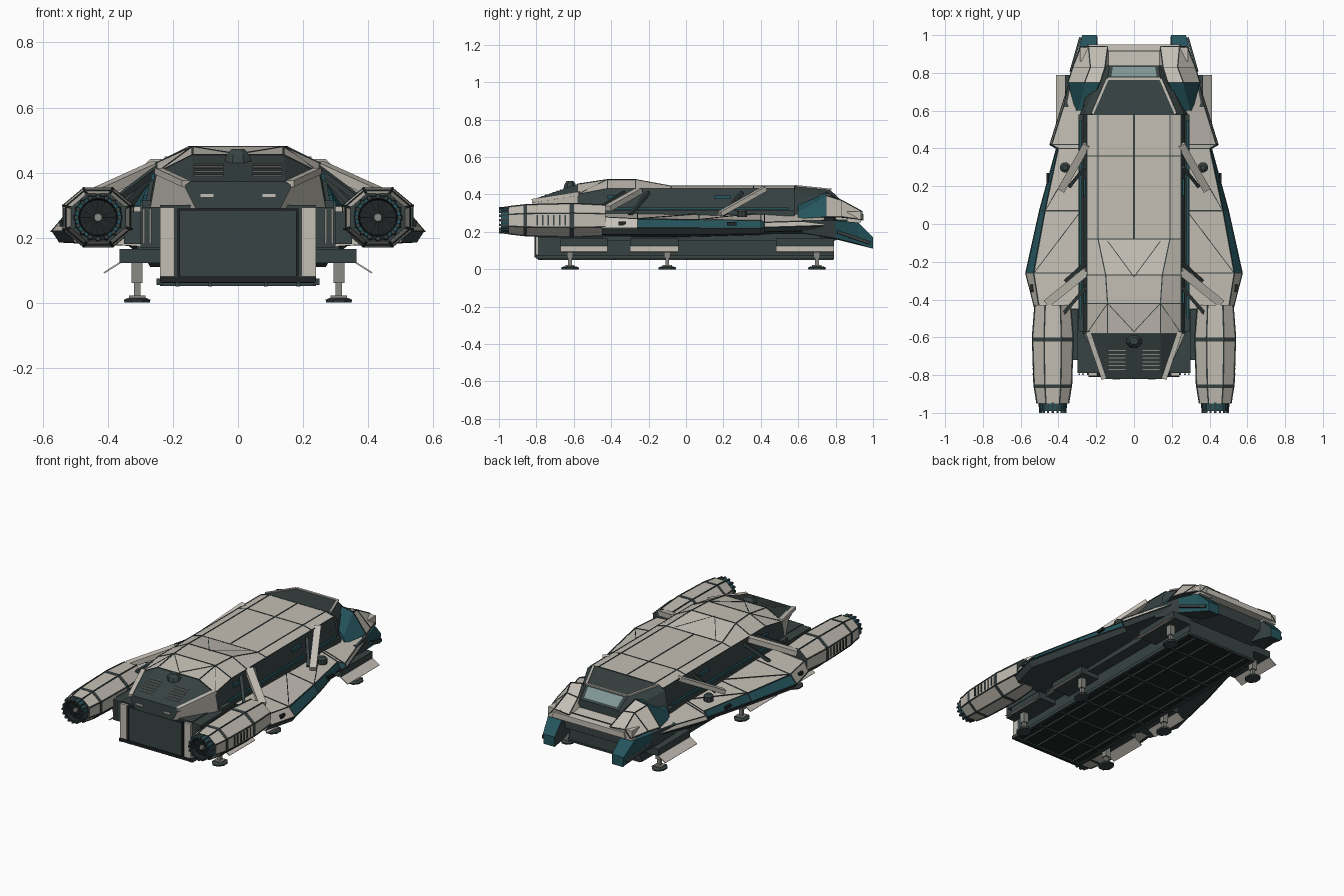
import bpy, bmesh, math
from mathutils import Vector

if "Cube" in bpy.data.objects:
    bpy.data.objects.remove(bpy.data.objects["Cube"])


def mat(name, r, g, b):
    m = bpy.data.materials.new(name)
    m.diffuse_color = (r, g, b, 1)
    m.use_nodes = True
    m.node_tree.nodes["Principled BSDF"].inputs["Base Color"].default_value = m.diffuse_color
    return m


LIGHT = mat("warm_light_grey", .55, .52, .46)
MID = mat("mid_grey", .25, .25, .23)
DARK = mat("dark_slate", .04, .056, .056)
TEAL = mat("deep_teal", .018, .09, .11)
BLACK = mat("near_black", .014, .018, .019)
GLASS = mat("grey_glass", .22, .31, .31)


def build(name, verts, faces, mats, rule=None, mirror=True):
    """Mesh with optional copy across x=0; rule(normal, centre) picks the material."""
    bm = bmesh.new()
    for s in ((1, -1) if mirror else (1,)):
        vs = [bm.verts.new((v[0] * s, v[1], v[2])) for v in verts]
        for f in faces:
            bm.faces.new([vs[i] for i in f])
    bmesh.ops.recalc_face_normals(bm, faces=bm.faces)
    if rule:
        for f in bm.faces:
            f.material_index = rule(f.normal, f.calc_center_median())
    me = bpy.data.meshes.new(name)
    bm.to_mesh(me)
    bm.free()
    for m in (mats if isinstance(mats, list) else [mats]):
        me.materials.append(m)
    ob = bpy.data.objects.new(name, me)
    bpy.context.collection.objects.link(ob)
    return ob


def loft(name, secs, mats, rule=None, mirror=True, axis='y'):
    """Skin closed sections [(t, [(a, b), ...]), ...] along y or z."""
    n, verts, faces = len(secs[0][1]), [], []
    for t, pts in secs:
        verts += [(a, t, b) if axis == 'y' else (a, b, t) for a, b in pts]
    for k in range(len(secs) - 1):
        for i in range(n):
            j = (i + 1) % n
            faces.append((k * n + i, k * n + j, (k + 1) * n + j, (k + 1) * n + i))
    faces += [tuple(range(n)), tuple(range((len(secs) - 1) * n, len(secs) * n))]
    return build(name, verts, faces, mats, rule, mirror)


def boxes(name, dims, mats, mirror=True):
    """Several boxes (x0, x1, y0, y1, z0, z1) in one object."""
    verts, faces = [], []
    for x0, x1, y0, y1, z0, z1 in dims:
        o = len(verts)
        verts += [(x, y, z) for z in (z0, z1) for x, y in ((x0, y0), (x1, y0), (x1, y1), (x0, y1))]
        faces += [tuple(o + i for i in f) for f in ((0, 1, 2, 3), (4, 5, 6, 7), (0, 1, 5, 4),
                                                    (1, 2, 6, 5), (2, 3, 7, 6), (3, 0, 4, 7))]
    return build(name, verts, faces, mats, None, mirror)


def bars(name, segs, w, h, m, mirror=True):
    """Square bars between point pairs, w wide and h high."""
    verts, faces = [], []
    for p, q in segs:
        p, q, o = Vector(p), Vector(q), len(verts)
        d = (q - p).normalized()
        s = d.cross(Vector((0, 0, 1) if abs(d.z) < .95 else (1, 0, 0))).normalized()
        u = s.cross(d)
        for e in (p, q):
            verts += [e + s * w / 2 * a + u * h / 2 * b for a, b in ((-1, -1), (1, -1), (1, 1), (-1, 1))]
        faces += [tuple(o + i for i in f) for f in ((0, 1, 2, 3), (4, 5, 6, 7), (0, 1, 5, 4),
                                                    (1, 2, 6, 5), (2, 3, 7, 6), (3, 0, 4, 7))]
    return build(name, verts, faces, m, None, mirror)


def sym(*half):
    return list(half) + [(-x, z) for x, z in reversed(half)]


def ring(cx, cz, rx, rz, n, off=0.0):
    return [(cx + rx * math.cos(2 * math.pi * (i + off) / n),
             cz + rz * math.sin(2 * math.pi * (i + off) / n)) for i in range(n)]


def seams(secs, ids):
    """Point pairs along and across the given section points."""
    P = [[Vector((s[1][i][0], s[0], s[1][i][1])) for i in ids] for s in secs]
    out = [(r[i], r[i + 1]) for r in P for i in range(len(ids) - 1)]
    return out + [(P[k][i], P[k + 1][i]) for k in range(len(P) - 1) for i in range(len(ids))]


# Upper hull: light roof with a hump, dark sides, tapered stern
B, S = (.275, .29), (.25, .43)
hull = [(.58, sym(B, S, (.19, .445))), (.36, sym(B, S, (.19, .445))), (-.08, sym(B, S, (.19, .445))),
        (-.27, sym(B, S, (.15, .48))), (-.42, sym(B, S, (.14, .48))),
        (-.58, sym((.27, .29), (.25, .40), (.14, .455))),
        (-.82, sym((.13, .29), (.165, .36), (.145, .372)))]


def hull_rule(n, c):
    if c.y < -.58:
        return 0 if abs(n.x) > .45 else 1
    return 0 if n.z > .5 else 1


loft("upper_hull", hull, [LIGHT, DARK], hull_rule, False)
bars("roof_seams", seams(hull[:6], [1, 2, 3]), .006, .004, DARK)
bars("roof_centre_seam", [((0, .58, .445), (0, -.08, .445))], .008, .004, DARK, False)
bars("hump_creases", [((0, -.28, .48), (.14, -.09, .446)), ((0, -.57, .457), (.14, -.42, .48)),
                      ((.14, -.42, .48), (.25, -.58, .40))], .004, .004, DARK)
boxes("side_windows", [(.255, .268, .15, .24, .375, .395), (.255, .268, -.42, -.36, .375, .395)], TEAL)
boxes("side_gutter", [(.24, .295, -.57, .58, .27, .315)], DARK)
bars("gutter_pipe", [((.285, -.5, .325), (.285, .55, .325))], .012, .012, TEAL)

# Stern vents, beacon and corner trims
slope = lambda y: .455 + (y + .58) * (.455 - .372) / .24
bars("stern_vents", [((.045, y, slope(y) + .001), (.135, y, slope(y) + .001))
                     for y in (-.67, -.69, -.71, -.73, -.75, -.77)], .006, .004, MID)
bars("stern_corner_trims", [((.245, -.57, .405), (.16, -.82, .366))], .025, .02, LIGHT)
boxes("stern_lamps", [(.075, .115, -.824, -.815, .325, .334)], LIGHT, False)
boxes("stern_lamp_left", [(-.115, -.075, -.824, -.815, .325, .334)], LIGHT, False)
loft("beacon", [(.42, ring(0, -.62, .05, .04, 8, .5)), (.455, ring(0, -.62, .038, .032, 8, .5)),
                (.472, ring(0, -.62, .022, .02, 8, .5))], DARK, None, False, 'z')

# Cargo hold, rear door and underside frame
boxes("cargo_hold", [(-.24, .24, -.79, .79, .065, .30)], DARK, False)
boxes("belly_floor", [(-.235, .235, -.785, .785, .06, .066)], BLACK, False)
boxes("rear_door", [(-.18, .18, -.805, -.78, .08, .285)], DARK, False)
boxes("rear_door_edges", [(.178, .186, -.81, -.79, .08, .285), (0, .186, -.81, -.79, .283, .29),
                          (0, .24, -.81, -.78, .062, .078)], BLACK)
boxes("rear_pillars", [(.195, .24, -.805, -.75, .08, .292)], LIGHT)
boxes("belly_rails", [(.232, .25, -.8, .79, .055, .075), (.08, .09, -.79, .785, .05, .062),
                      (.18, .192, -.79, .785, .05, .062)], DARK)
boxes("belly_ribs", [(-.24, .24, -.78 + .195 * i, -.768 + .195 * i, .052, .062) for i in range(9)], DARK, False)
boxes("stern_side_blocks", [(.23, .30, -.79, -.42, .17, .295), (.29, .35, -.72, -.43, .18, .28)], DARK)
bars("stern_block_ribs", [((.27, -.795, .18), (.27, -.795, .29)), ((.29, -.795, .18), (.29, -.795, .29))],
     .008, .008, MID)

# Side sponsons: light tops, teal edges, dark undersides
spon = [(.74, [(.24, .20), (.33, .21), (.345, .235), (.335, .26), (.27, .30)]),
        (.42, [(.24, .18), (.42, .20), (.445, .225), (.435, .25), (.27, .30)]),
        (.40, [(.24, .18), (.39, .19), (.41, .22), (.40, .26), (.27, .30)]),
        (.07, [(.24, .17), (.47, .185), (.50, .22), (.47, .265), (.27, .295)]),
        (-.26, [(.24, .17), (.55, .185), (.573, .22), (.53, .27), (.27, .30)]),
        (-.45, [(.24, .17), (.50, .185), (.525, .22), (.50, .28), (.27, .30)])]


def spon_rule(n, c):
    if n.z < -.1:
        return 1
    if n.z > .75:
        return 0
    return 2 if -.26 < c.y < .41 else 0


loft("side_sponsons", spon, [LIGHT, DARK, TEAL], spon_rule)
bars("sponson_seams", seams(spon, [2, 3, 4]), .006, .005, DARK)
bars("sponson_creases", [((.28, .07, .297), (.53, -.26, .271)), ((.28, .40, .301), (.47, .07, .267))],
     .004, .004, DARK)
boxes("sponson_keel", [(.24, .31, -.45, .72, .15, .19)], DARK)
loft("sponson_turret", [(.28, ring(.365, .30, .028, .028, 10)), (.31, ring(.365, .30, .028, .028, 10)),
                        (.322, ring(.365, .30, .014, .014, 10))], DARK, None, True, 'z')
boxes("sponson_ports", [(.45, .463, .22, .27, .235, .252), (.53, .548, -.36, -.32, .235, .255)], BLACK)

# Diagonal braces between hull and sponsons
bars("rear_braces", [((.25, -.25, .42), (.46, -.42, .325))], .045, .03, LIGHT)
bars("front_braces", [((.25, .42, .43), (.385, .18, .295))], .04, .025, LIGHT)
bars("brace_pipes", [((.25, -.33, .41), (.37, -.47, .32)), ((.25, -.2, .41), (.36, -.3, .29)),
                     ((.26, .3, .41), (.34, .2, .29))], .018, .018, DARK)

# Cockpit, windscreen and frame
cab = [(.58, sym((.285, .29), (.265, .42), (.22, .445))), (.77, sym((.25, .27), (.18, .37), (.14, .425))),
       (.84, sym((.2, .27), (.15, .33), (.13, .36)))]
loft("cockpit", cab, DARK, None, False)
bars("cockpit_frame", [((.22, .585, .446), (.14, .77, .427)), ((0, .77, .427), (.14, .77, .427))], .014, .008, LIGHT)
build("windscreen", [(-.12, .782, .418), (.12, .782, .418), (.112, .832, .372), (-.112, .832, .372)],
      [(0, 1, 2, 3)], GLASS, None, False)

# Nose: light cheeks and shelf, dark chin, drooping teal prongs
cheek = [(.60, [(.24, .27), (.31, .27), (.30, .31), (.25, .36)]),
         (.75, [(.14, .27), (.35, .28), (.26, .395), (.18, .41)]),
         (.83, [(.12, .27), (.325, .28), (.23, .37), (.155, .36)]),
         (.94, [(.12, .26), (.28, .265), (.24, .31), (.14, .30)])]


def cheek_rule(n, c):
    return 1 if n.z < -.3 else (2 if c.y < .7 else 0)


loft("nose_cheeks", cheek, [LIGHT, DARK, TEAL], cheek_rule)
bars("cheek_seams", seams(cheek[1:], [1, 2, 3]), .005, .005, DARK)
loft("nose_shelf", [(.80, sym((.24, .26), (.24, .315))), (.95, sym((.25, .26), (.24, .295)))], LIGHT, None, False)
bars("shelf_seam", [((-.24, .915, .304), (.24, .915, .304))], .006, .004, DARK, False)
loft("nose_chin", [(.70, sym((.24, .12), (.26, .27))), (.90, sym((.22, .19), (.24, .265)))], DARK, None, False)
loft("nose_prongs", [(.62, [(.24, .19), (.36, .195), (.375, .26), (.24, .28)]),
                     (.80, [(.20, .16), (.325, .165), (.335, .26), (.20, .265)]),
                     (.92, [(.19, .13), (.285, .135), (.295, .25), (.20, .25)]),
                     (1.0, [(.195, .11), (.27, .11), (.275, .17), (.195, .17)])],
     [TEAL, DARK], lambda n, c: 1 if n.z < -.4 or n.x * c.x < 0 or c.y < .72 else 0)
boxes("prong_caps", [(.20, .285, .86, .935, .25, .31)], LIGHT)
bars("prong_trims", [((.335, .81, .20), (.285, .985, .14))], .012, .018, DARK)

# Engine nacelles with bands, vents and nozzles
EX, EZ = .43, .262
oct_ = lambda ax, az: ring(EX, EZ, ax / math.cos(math.pi / 8), az / math.cos(math.pi / 8), 8, .5)
nac = [(-.43, oct_(.095, .082)), (-.60, oct_(.108, .09)), (-.85, oct_(.1, .084)), (-.95, oct_(.084, .073))]
loft("engine_nacelles", nac, [LIGHT, DARK], lambda n, c: 1 if abs(n.y) > .9 else 0)
loft("engine_band_front", [(-.60, oct_(.110, .092)), (-.622, oct_(.1095, .0915))], DARK)
loft("engine_band_rear", [(-.85, oct_(.102, .086)), (-.868, oct_(.0995, .084))], DARK)
bars("engine_seams", [(Vector((nac[k][1][i][0], nac[k][0], nac[k][1][i][1])),
                       Vector((nac[k + 1][1][i][0], nac[k + 1][0], nac[k + 1][1][i][1])))
                      for k in range(3) for i in range(8)], .006, .006, DARK)
boxes("engine_side_vents", [(.52, .5385, -.65 - .03 * i, -.642 - .03 * i, .235, .29) for i in range(6)], DARK)
loft("engine_nozzles", [(-.94, ring(EX, EZ, .074, .07, 24)), (-.99, ring(EX, EZ, .071, .068, 24)),
                        (-.99, ring(EX, EZ, .06, .058, 24)), (-.955, ring(EX, EZ, .056, .054, 24))],
     [TEAL, BLACK], lambda n, c: 1 if math.hypot(abs(c.x) - EX, c.z - EZ) < .063 else 0)
petals, blades = [], []
for i in range(16):
    c, s = math.cos(i * math.pi / 8), math.sin(i * math.pi / 8)
    petals.append(((EX + .07 * c, -.945, EZ + .068 * s), (EX + .066 * c, -1.0, EZ + .064 * s)))
    blades.append(((EX + .012 * c, -.962, EZ + .012 * s), (EX + .055 * c, -.962, EZ + .053 * s)))
bars("nozzle_petals", petals, .012, .012, DARK)
bars("nozzle_blades", blades, .004, .004, DARK)
loft("nozzle_hubs", [(-.95, ring(EX, EZ, .016, .016, 12)), (-.975, ring(EX, EZ, .012, .012, 12))], MID)

# Landing gear: wells, open doors, legs and feet
for tag, y, y0, y1 in (("rear", -.62, -.67, -.42), ("middle", -.10, -.30, -.04), ("front", .70, .48, .79)):
    boxes(tag + "_gear_well", [(.23, .365, y0, y1, .122, .165)], DARK)
    loft(tag + "_gear_door", [(t, [(.355, .125), (.41, .09), (.413, .094), (.358, .129)]) for t in (y0, y1)], LIGHT)
    boxes(tag + "_gear_leg", [(.293, .327, y - .017, y + .017, .06, .13), (.3, .32, y - .01, y + .01, .01, .07),
                              (.285, .335, y - .025, y + .025, .014, .022)], MID)
    loft(tag + "_gear_foot", [(0, ring(.31, y, .042, .05, 8, .5)), (.009, ring(.31, y, .044, .052, 8, .5)),
                              (.015, ring(.31, y, .03, .036, 8, .5))], DARK, None, True, 'z')
